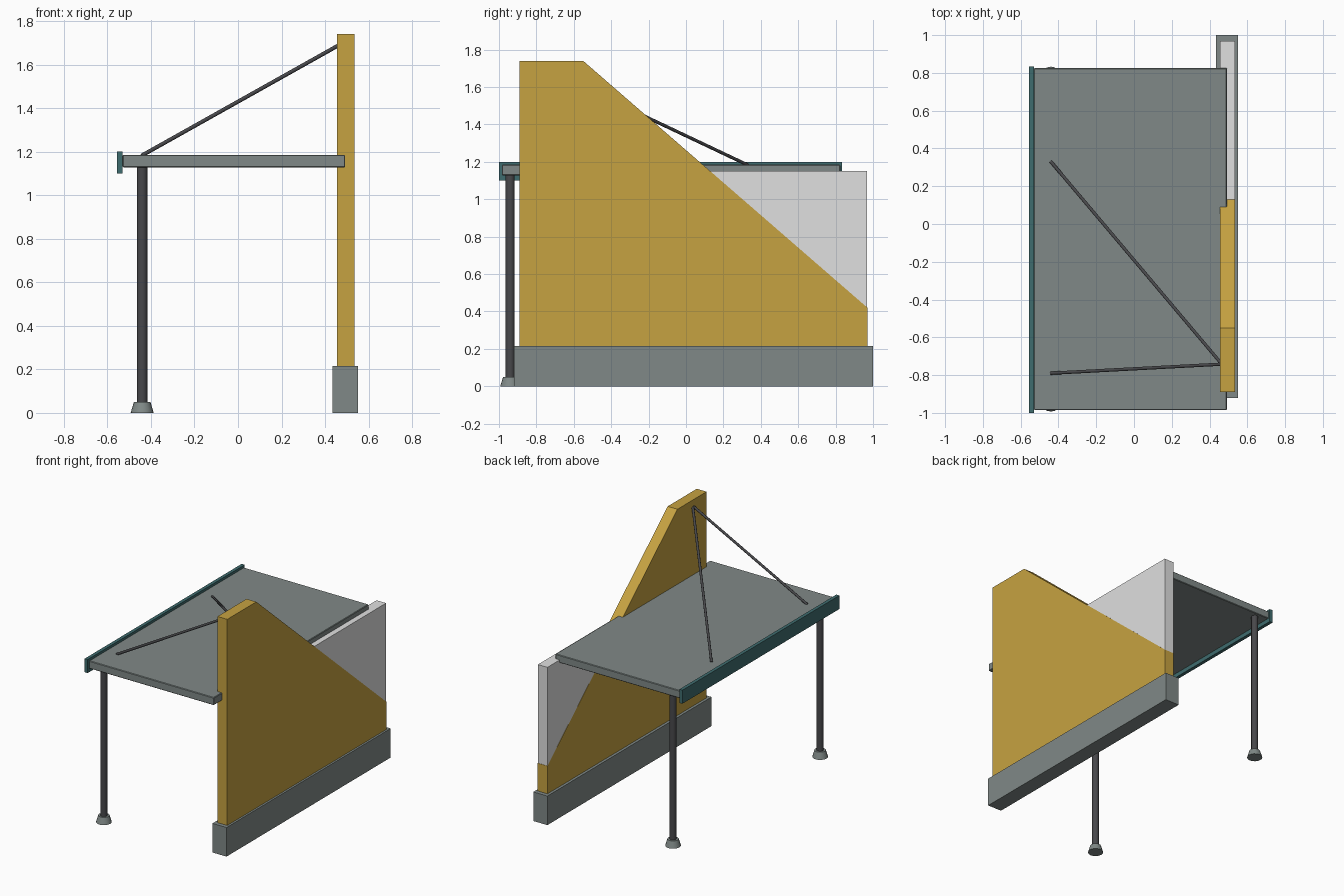
import bpy
import bmesh
from mathutils import Vector

cube = bpy.data.objects.get("Cube")
if cube:
    bpy.data.objects.remove(cube, do_unlink=True)


def material(name, hex_code):
    """Flat material from an sRGB hex colour."""
    srgb = [int(hex_code[i:i + 2], 16) / 255 for i in (0, 2, 4)]
    colour = [((c + 0.055) / 1.055) ** 2.4 for c in srgb] + [1]
    mat = bpy.data.materials.new(name)
    mat.use_nodes = True
    mat.diffuse_color = colour
    mat.node_tree.nodes["Principled BSDF"].inputs["Base Color"].default_value = colour
    return mat


ochre = material("ochre", "C6A241")
pale = material("pale_grey", "E0E0E0")
concrete = material("concrete_grey", "808987")
teal = material("dark_teal", "3F6C6E")
steel = material("dark_steel", "48484B")


def finish(name, bm, mat):
    bmesh.ops.recalc_face_normals(bm, faces=bm.faces)
    mesh = bpy.data.meshes.new(name)
    bm.to_mesh(mesh)
    bm.free()
    mesh.materials.append(mat)
    obj = bpy.data.objects.new(name, mesh)
    bpy.context.collection.objects.link(obj)
    return obj


def panel(name, profile, x0, x1, mat):
    """Extrude a (y, z) profile from x0 to x1."""
    bm = bmesh.new()
    face = bm.faces.new([bm.verts.new((x0, y, z)) for y, z in profile])
    result = bmesh.ops.extrude_face_region(bm, geom=[face])
    verts = [v for v in result["geom"] if isinstance(v, bmesh.types.BMVert)]
    bmesh.ops.translate(bm, verts=verts, vec=(x1 - x0, 0, 0))
    return finish(name, bm, mat)


def box(name, x, y, z, mat):
    profile = [(y[0], z[0]), (y[1], z[0]), (y[1], z[1]), (y[0], z[1])]
    return panel(name, profile, x[0], x[1], mat)


def rod(name, start, end, r0, r1, mat, sides=16):
    """Cylinder or cone between two points."""
    start, end = Vector(start), Vector(end)
    axis = end - start
    bm = bmesh.new()
    bmesh.ops.create_cone(bm, cap_ends=True, segments=sides,
                          radius1=r0, radius2=r1, depth=axis.length)
    for face in bm.faces:
        face.smooth = len(face.verts) == 4
    for edge in bm.edges:
        edge.smooth = all(len(f.verts) == 4 for f in edge.link_faces)
    obj = finish(name, bm, mat)
    obj.location = (start + end) / 2
    obj.rotation_euler = axis.to_track_quat("Z", "Y").to_euler()
    return obj


# Footing and the two walls standing in it
box("footing", (0.435, 0.55), (-0.92, 1.0), (0, 0.215), concrete)
box("low_wall", (0.456, 0.534), (-0.889, 0.969), (0.1, 1.15), pale)
panel("sloped_wall",
      [(-0.89, 0.1), (0.97, 0.1), (0.97, 0.42), (-0.55, 1.74), (-0.89, 1.74)],
      0.455, 0.535, ochre)

# Roof slab with softened edges, and its fascia
roof = box("roof_slab", (-0.53, 0.492), (-0.985, 0.825), (1.128, 1.185), concrete)
bevel = roof.modifiers.new("edge_bevel", "BEVEL")
bevel.width = 0.004
bevel.segments = 1
box("fascia", (-0.555, -0.53), (-1.0, 0.835), (1.1, 1.2), teal)

# Posts on tapered feet
for side, y in (("front", -0.94), ("back", 0.78)):
    rod(side + "_post", (-0.44, y, 0.04), (-0.44, y, 1.13), 0.024, 0.024, steel)
    rod(side + "_post_foot", (-0.44, y, 0), (-0.44, y, 0.05), 0.053, 0.038, concrete)

# Tie rods from the tall wall down to the roof
for side, y in (("front", -0.79), ("back", 0.33)):
    rod(side + "_tie_rod", (-0.44, y, 1.183), (0.465, -0.742, 1.69),
        0.009, 0.009, steel, sides=10)
